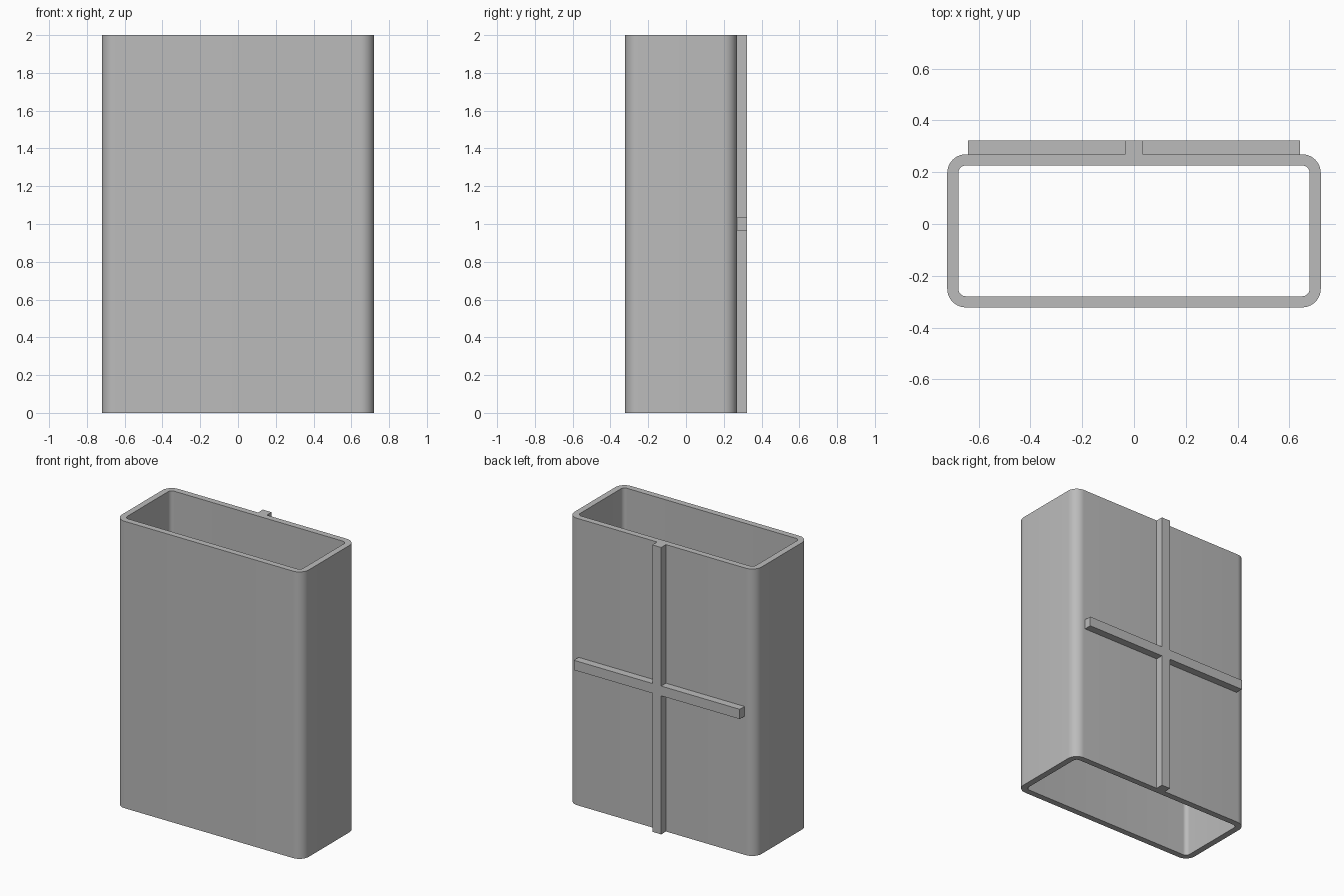
import bpy, bmesh, math

if "Cube" in bpy.data.objects:
    bpy.data.objects.remove(bpy.data.objects["Cube"])

HEIGHT = 2.0
WALL = 0.043
X_OUT = 0.721
Y_FRONT, Y_WALL, Y_RIB = -0.322, 0.269, 0.322
RADIUS = 0.072

grey = bpy.data.materials.new("plain grey")
grey.diffuse_color = (0.5, 0.5, 0.5, 1)
grey.use_nodes = True
grey.node_tree.nodes["Principled BSDF"].inputs["Base Color"].default_value = grey.diffuse_color


def rounded_loop(inset, steps=10):
    """Rounded rectangle outline, moved inwards by inset."""
    r = RADIUS - inset
    cx = X_OUT - RADIUS
    y0, y1 = Y_FRONT + RADIUS, Y_WALL - RADIUS
    pts = []
    for i, (x, y) in enumerate([(cx, y1), (-cx, y1), (-cx, y0), (cx, y0)]):
        for s in range(steps + 1):
            a = math.pi / 2 * (i + s / steps)
            pts.append((x + r * math.cos(a), y + r * math.sin(a)))
    return pts


def make_object(name, bm):
    bmesh.ops.recalc_face_normals(bm, faces=bm.faces)
    mesh = bpy.data.meshes.new(name)
    bm.to_mesh(mesh)
    bm.free()
    mesh.materials.append(grey)
    obj = bpy.data.objects.new(name, mesh)
    bpy.context.collection.objects.link(obj)
    return obj


# Open rectangular sleeve with rounded corners
bm = bmesh.new()
outer, inner = rounded_loop(0), rounded_loop(WALL)
rings = [[bm.verts.new((x, y, z)) for x, y in pts]
         for pts, z in ((outer, 0), (outer, HEIGHT), (inner, HEIGHT), (inner, 0))]
n = len(outer)
for k in range(4):
    a, b = rings[k], rings[(k + 1) % 4]
    for i in range(n):
        j = (i + 1) % n
        bm.faces.new((a[i], a[j], b[j], b[i]))
sleeve = make_object("sleeve", bm)
bpy.context.view_layer.objects.active = sleeve
sleeve.select_set(True)
bpy.ops.object.shade_smooth_by_angle(angle=math.radians(30))

# Cross-shaped rib on the back wall
w, arm = 0.034, 0.64
mid, top = HEIGHT / 2, HEIGHT
outline = [(-w, 0), (w, 0), (w, mid - w), (arm, mid - w), (arm, mid + w), (w, mid + w),
           (w, top), (-w, top), (-w, mid + w), (-arm, mid + w), (-arm, mid - w), (-w, mid - w)]
bm = bmesh.new()
face = bm.faces.new([bm.verts.new((x, Y_WALL, z)) for x, z in outline])
grown = bmesh.ops.extrude_face_region(bm, geom=[face])["geom"]
bmesh.ops.translate(bm, vec=(0, Y_RIB - Y_WALL, 0),
                    verts=[g for g in grown if isinstance(g, bmesh.types.BMVert)])
make_object("cross_rib", bm)
